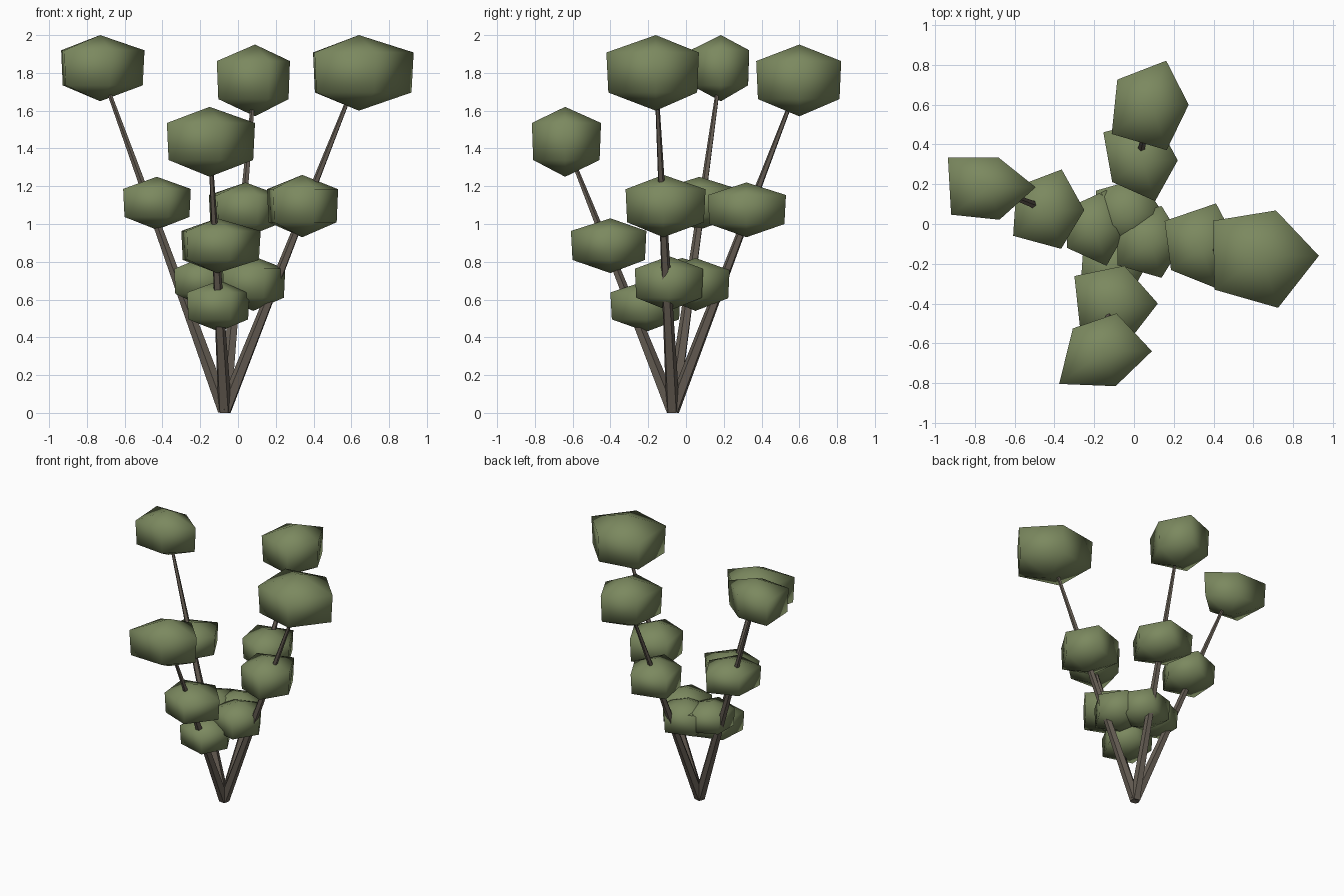
import bpy, bmesh, math
from mathutils import Vector

if "Cube" in bpy.data.objects:
    bpy.data.objects.remove(bpy.data.objects["Cube"])


def material(name, rgb):
    m = bpy.data.materials.new(name)
    m.diffuse_color = (*rgb, 1)
    m.use_nodes = True
    m.node_tree.nodes["Principled BSDF"].inputs["Base Color"].default_value = m.diffuse_color
    return m


LEAF = material("leaf green", (0.20, 0.25, 0.115))
BARK = material("bark brown", (0.135, 0.113, 0.09))


def add_object(name, bm, mat, smooth):
    bmesh.ops.recalc_face_normals(bm, faces=bm.faces)
    for f in bm.faces:
        f.smooth = smooth
    me = bpy.data.meshes.new(name)
    bm.to_mesh(me)
    bm.free()
    me.materials.append(mat)
    ob = bpy.data.objects.new(name, me)
    bpy.context.collection.objects.link(ob)
    return ob


def foliage(name, x, y, z0, z1, radii):
    """Five-sided clump: two poles and two uneven rings."""
    bm = bmesh.new()
    h = z1 - z0
    rings = []
    for t, k in ((0.24, 0.96), (0.77, 1.0)):
        rings.append([bm.verts.new((x + k * r * math.cos(i * math.tau / 5),
                                    y + k * r * math.sin(i * math.tau / 5),
                                    z0 + t * h)) for i, r in enumerate(radii)])
    low, high = rings
    bottom = bm.verts.new((x, y, z0))
    top = bm.verts.new((x, y, z1))
    for i in range(5):
        j = (i + 1) % 5
        bm.faces.new((low[i], low[j], high[j], high[i]))
        bm.faces.new((high[i], high[j], top))
        bm.faces.new((low[j], low[i], bottom))
    add_object(name, bm, LEAF, True)


def stem(name, start, end, r0=0.038, r1=0.009):
    """Tapered five-sided stem between two points."""
    a, b = Vector(start), Vector(end)
    d = b - a
    bm = bmesh.new()
    bmesh.ops.create_cone(bm, cap_ends=True, segments=5, radius1=r0,
                          radius2=r1, depth=d.length)
    rot = d.to_track_quat('Z', 'Y')
    for v in bm.verts:
        v.co = rot @ v.co + (a + b) / 2
    add_object(name, bm, BARK, False)


# Each branch: clumps from low to tip (x, y, bottom, top, five ring radii)
branches = {
    "left": [(-.20, -.02, .57, .82, (.17, .20, .17, .17, .20)),
             (-.43, .07, .97, 1.25, (.18, .215, .20, .22, .205)),
             (-.73, .185, 1.65, 2.0, (.235, .157, .255, .235, .172))],
    "right": [(.08, -.09, .54, .83, (.17, .19, .20, .20, .19)),
              (.34, -.12, .93, 1.26, (.19, .235, .23, .19, .21)),
              (.64, -.16, 1.60, 2.0, (.29, .24, .30, .29, .275))],
    "back": [(-.03, .05, .54, .82, (.18, .19, .20, .18, .18)),
             (.04, .32, .93, 1.22, (.18, .22, .24, .185, .215)),
             (.09, .60, 1.57, 1.95, (.185, .233, .215, .25, .24))],
    "front": [(-.10, -.21, .43, .70, (.16, .19, .19, .21, .20)),
              (-.11, -.40, .74, 1.03, (.23, .20, .235, .20, .22)),
              (-.15, -.64, 1.25, 1.62, (.24, .20, .195, .28, .185))],
}

for side, clumps in branches.items():
    x, y, z0, z1, _ = clumps[-1]
    stem(side + "_stem", (-.07, -.07, .012), (x, y, (z0 + z1) / 2))
    for label, c in zip(("low", "middle", "tip"), clumps):
        foliage(f"{side}_{label}_foliage", *c)
